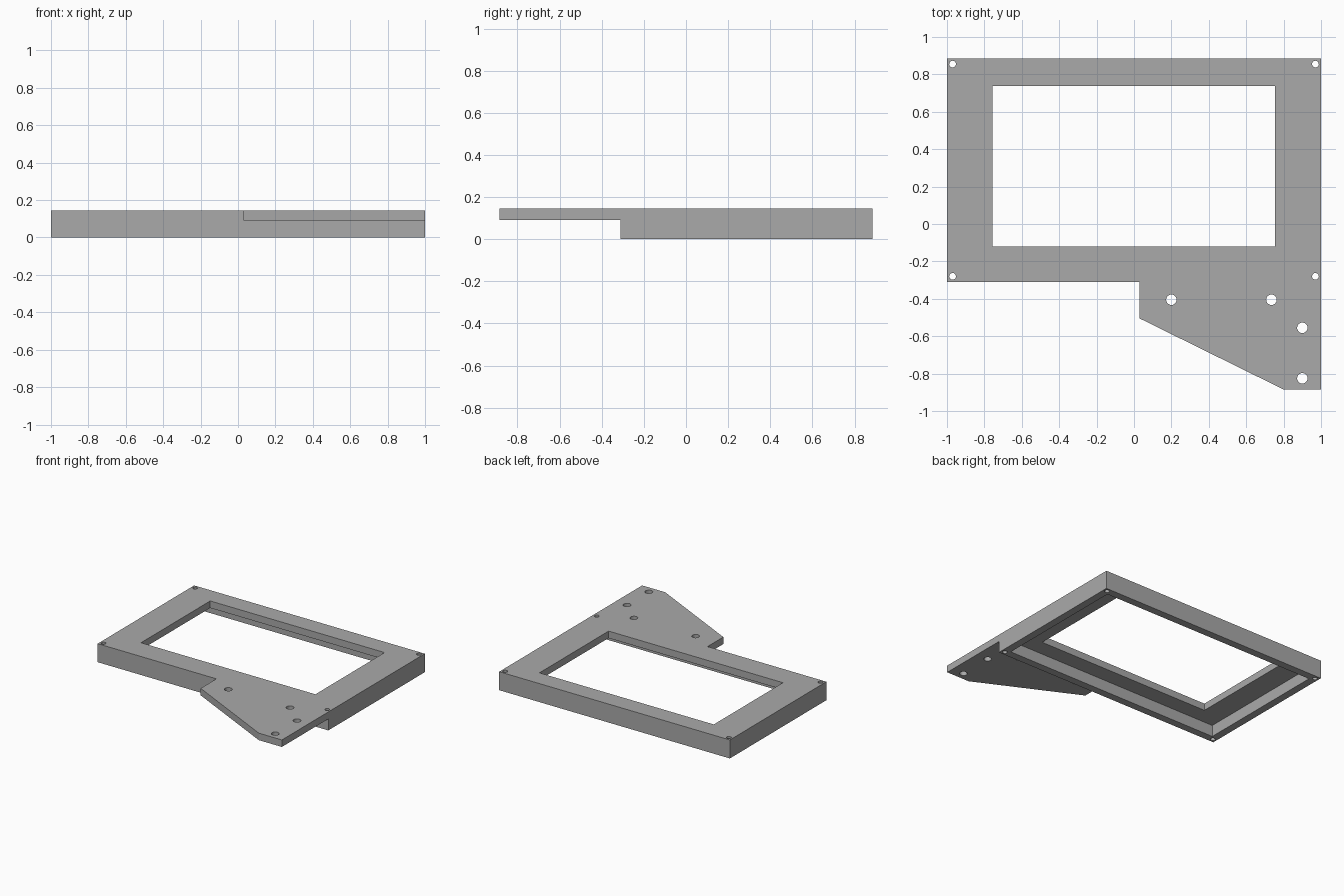
import bpy, bmesh, math

cube = bpy.data.objects.get("Cube")
if cube:
    bpy.data.objects.remove(cube, do_unlink=True)

HEIGHT, STEP = 0.145, 0.09        # overall height, underside of the thin plate
FRONT, BACK, TAB_END = -0.31, 0.885, -0.885
RIM = 0.06

grey = bpy.data.materials.new("plain grey")
grey.use_nodes = True
colour = (0.4, 0.4, 0.4, 1)
grey.diffuse_color = colour
grey.node_tree.nodes["Principled BSDF"].inputs["Base Color"].default_value = colour


def prism(name, outline, z0, z1):
    """Extrude a flat outline between two heights."""
    bm = bmesh.new()
    base = bm.faces.new([bm.verts.new((x, y, z0)) for x, y in outline])
    top = bmesh.ops.extrude_face_region(bm, geom=[base])["geom"]
    bmesh.ops.translate(bm, vec=(0, 0, z1 - z0),
                        verts=[v for v in top if isinstance(v, bmesh.types.BMVert)])
    bmesh.ops.recalc_face_normals(bm, faces=bm.faces)
    mesh = bpy.data.meshes.new(name)
    bm.to_mesh(mesh)
    bm.free()
    mesh.materials.append(grey)
    obj = bpy.data.objects.new(name, mesh)
    bpy.context.scene.collection.objects.link(obj)
    return obj


def rect(x0, x1, y0, y1):
    return [(x0, y0), (x1, y0), (x1, y1), (x0, y1)]


def circle(x, y, r, n=20):
    return [(x + r * math.cos(math.tau * i / n), y + r * math.sin(math.tau * i / n))
            for i in range(n)]


# Frame with its sloped mounting tab
frame = prism("mounting_frame",
              [(-1, FRONT), (0.03, FRONT), (0.03, -0.505), (0.80, TAB_END),
               (1, TAB_END), (1, BACK), (-1, BACK)], 0, HEIGHT)

# Space under the tab, hollow underside and window opening
cutters = [
    prism("tab_step_cutter", rect(-1.2, 1.2, -1.2, FRONT), -0.1, STEP),
    prism("recess_cutter", rect(RIM - 1, 1 - RIM, FRONT + RIM, BACK - RIM), -0.1, STEP),
    prism("window_cutter", rect(-0.757, 0.755, -0.12, 0.737), -0.2, 0.3),
]

# Corner screw holes and tab holes
holes = [(sx * 0.97, y, 0.018) for sx in (-1, 1) for y in (FRONT + 0.03, BACK - 0.03)]
holes += [(x, y, 0.028) for x, y in
          ((0.2, -0.405), (0.735, -0.405), (0.9, -0.555), (0.9, -0.825))]
for x, y, r in holes:
    cutters.append(prism("hole_cutter", circle(x, y, r), -0.2, 0.3))

for cutter in cutters:
    cutter.hide_render = True
    cutter.hide_set(True)
    cut = frame.modifiers.new(cutter.name, "BOOLEAN")
    cut.operation = "DIFFERENCE"
    cut.solver = "EXACT"
    cut.object = cutter

# Apply the cuts and remove the helpers
bpy.context.view_layer.objects.active = frame
frame.select_set(True)
for cut in list(frame.modifiers):
    bpy.ops.object.modifier_apply(modifier=cut.name)
for cutter in cutters:
    bpy.data.objects.remove(cutter, do_unlink=True)
